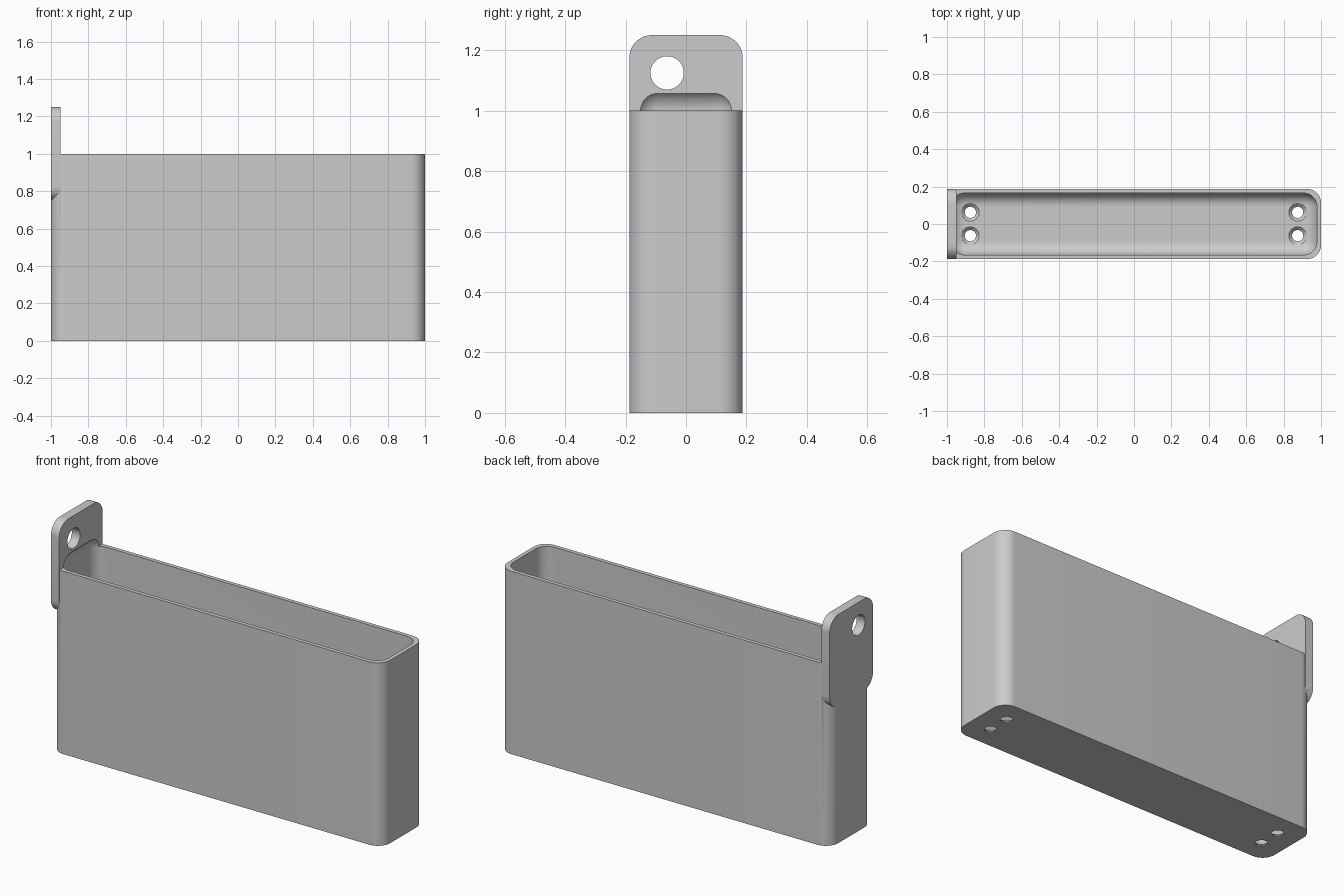
import bpy, bmesh, math
from mathutils import Matrix, Vector

old = bpy.data.objects.get("Cube")
if old:
    bpy.data.objects.remove(old, do_unlink=True)

HALF_WIDTH, CORNER, WALL = 0.1875, 0.075, 0.022

grey = bpy.data.materials.new("light grey")
grey.use_nodes = True
COLOUR = (0.6, 0.6, 0.6, 1)
grey.diffuse_color = COLOUR
grey.node_tree.nodes["Principled BSDF"].inputs["Base Color"].default_value = COLOUR


def make_object(name, bm):
    bmesh.ops.recalc_face_normals(bm, faces=bm.faces)
    mesh = bpy.data.meshes.new(name)
    bm.to_mesh(mesh)
    bm.free()
    mesh.materials.append(grey)
    obj = bpy.data.objects.new(name, mesh)
    bpy.context.collection.objects.link(obj)
    return obj


def rounded_box(name, low, high, radius, axis=None):
    """Box with edges rounded along one axis, or all round if axis is None."""
    low, high = Vector(low), Vector(high)
    bm = bmesh.new()
    bmesh.ops.create_cube(bm, size=1)
    for v in bm.verts:
        v.co = Vector([(low[i] + high[i]) / 2 + v.co[i] * (high[i] - low[i]) for i in range(3)])
    edges = [e for e in bm.edges
             if axis is None or abs((e.verts[0].co - e.verts[1].co)[axis]) > 1e-5]
    bmesh.ops.bevel(bm, geom=edges, offset=radius, segments=12, profile=0.5, affect='EDGES')
    return make_object(name, bm)


def cone(name, centre, r1, r2, depth, along_x=False):
    bm = bmesh.new()
    turn = Matrix.Rotation(math.pi / 2, 4, 'Y') if along_x else Matrix()
    bmesh.ops.create_cone(bm, cap_ends=True, segments=48, radius1=r1, radius2=r2,
                          depth=depth, matrix=Matrix.Translation(centre) @ turn)
    return make_object(name, bm)


def combine(target, tool, operation):
    """Apply a boolean and discard the tool."""
    mod = target.modifiers.new(tool.name, 'BOOLEAN')
    mod.operation, mod.solver, mod.object = operation, 'EXACT', tool
    graph = bpy.context.evaluated_depsgraph_get()
    mesh = bpy.data.meshes.new_from_object(target.evaluated_get(graph))
    target.modifiers.clear()
    target.data = mesh
    bpy.data.objects.remove(tool, do_unlink=True)


# Tall narrow bin with a hanging tab on one end
holder = rounded_box("hanging_bin", (-1, -HALF_WIDTH, 0), (1, HALF_WIDTH, 1), CORNER, axis=2)
tab = rounded_box("hanging_tab", (-1, -HALF_WIDTH, 0.75), (-0.95, HALF_WIDTH, 1.25), CORNER, axis=0)
combine(holder, tab, 'UNION')

# Cavity with fully rounded edges, rising a little into the tab
inner = HALF_WIDTH - WALL
cavity = rounded_box("cavity_cutter", (WALL - 1, -inner, WALL), (1 - WALL, inner, 1.072), 0.072)
combine(holder, cavity, 'DIFFERENCE')

# Hanging hole
combine(holder, cone("hanging_hole_cutter", (-0.975, -0.0625, 1.125), 0.055, 0.055, 0.2, True),
        'DIFFERENCE')

# Countersunk screw holes in the floor
for x in (-0.875, 0.875):
    for y in (-0.0625, 0.0625):
        combine(holder, cone("hole_cutter", (x, y, 0), 0.03, 0.03, 0.1), 'DIFFERENCE')
        combine(holder, cone("countersink_cutter", (x, y, 0.0175), 0.025, 0.06, 0.035), 'DIFFERENCE')
        combine(holder, cone("head_cutter", (x, y, 0.085), 0.06, 0.06, 0.1), 'DIFFERENCE')

bpy.ops.object.select_all(action='DESELECT')
holder.select_set(True)
bpy.context.view_layer.objects.active = holder
bpy.ops.object.shade_smooth_by_angle(angle=math.radians(30))
